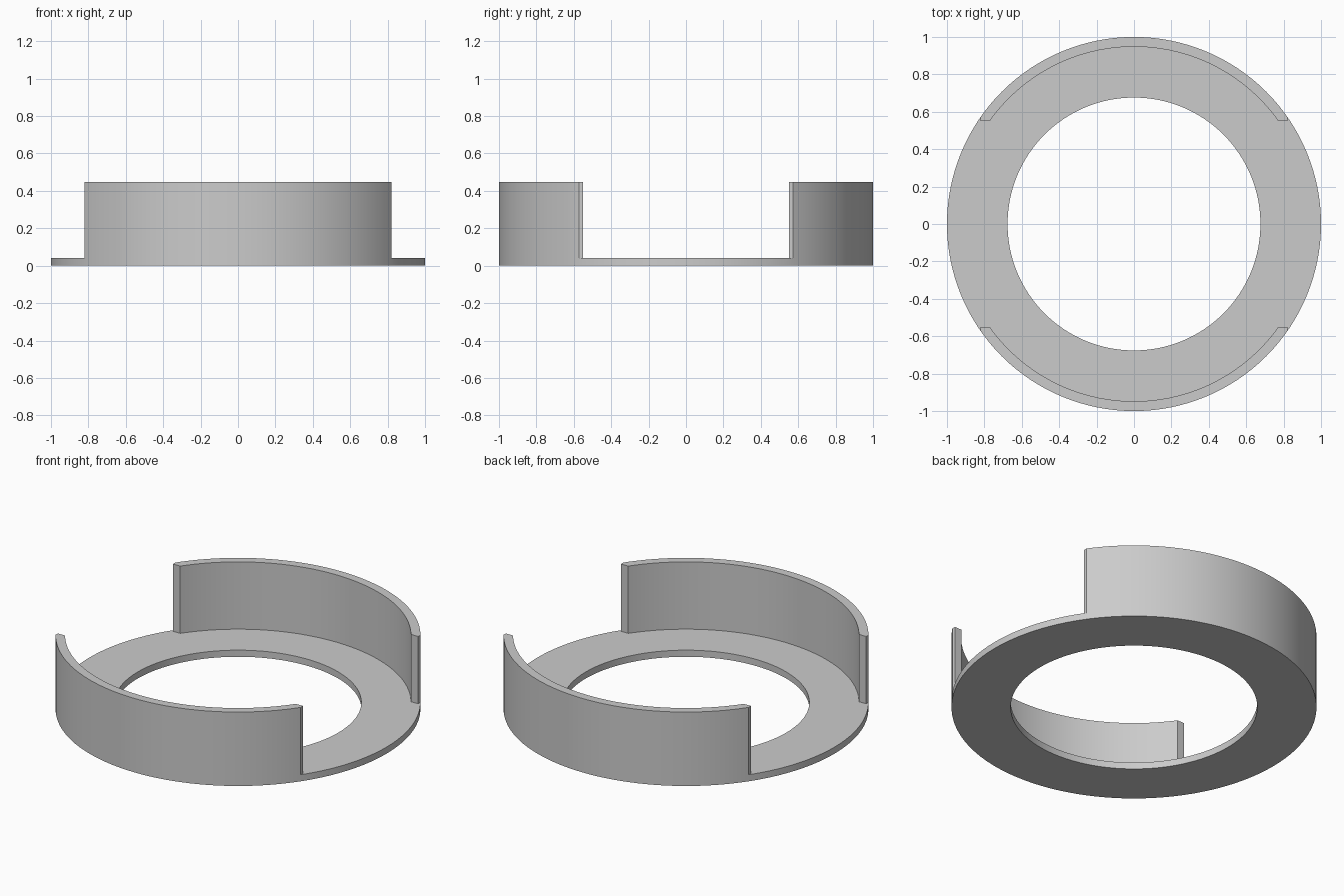
import bpy
import bmesh
from math import cos, sin, pi

if "Cube" in bpy.data.objects:
    bpy.data.objects.remove(bpy.data.objects["Cube"], do_unlink=True)

OUTER, WALL_INNER, HOLE = 1.0, 0.948, 0.676
FLOOR, TOP = 0.04, 0.447
GAP_Y, TIP_X = 0.55, 0.82
SEGMENTS = 128

grey = bpy.data.materials.new("light_grey")
grey.use_nodes = True
colour = (0.6, 0.6, 0.6, 1)
grey.diffuse_color = colour
grey.node_tree.nodes["Principled BSDF"].inputs["Base Color"].default_value = colour


def make_object(name, bm):
    bmesh.ops.recalc_face_normals(bm, faces=bm.faces)
    mesh = bpy.data.meshes.new(name)
    bm.to_mesh(mesh)
    bm.free()
    obj = bpy.data.objects.new(name, mesh)
    bpy.context.collection.objects.link(obj)
    return obj


def revolve(name, profile):
    """Turn a closed (radius, height) profile about the z axis."""
    bm = bmesh.new()
    rings = []
    for i in range(SEGMENTS):
        a = 2 * pi * i / SEGMENTS
        rings.append([bm.verts.new((r * cos(a), r * sin(a), z)) for r, z in profile])
    n = len(profile)
    for i, ring in enumerate(rings):
        after = rings[(i + 1) % SEGMENTS]
        for j in range(n):
            k = (j + 1) % n
            bm.faces.new((ring[j], after[j], after[k], ring[k]))
    return make_object(name, bm)


def box(name, xs, ys, zs):
    bm = bmesh.new()
    for x in xs:
        for y in ys:
            for z in zs:
                bm.verts.new((x, y, z))
    bmesh.ops.convex_hull(bm, input=bm.verts)
    obj = make_object(name, bm)
    obj.hide_render = True
    return obj


# Flat ring with a thin upright wall around its rim
ring = revolve("ring_with_walls", [
    (HOLE, 0), (OUTER, 0), (OUTER, TOP),
    (WALL_INNER, TOP), (WALL_INNER, FLOOR), (HOLE, FLOOR)])
ring.data.materials.append(grey)

# Open the wall on both sides and trim its pointed tips
cutters = [
    box("gap_cutter", (-1.2, 1.2), (-GAP_Y, GAP_Y), (FLOOR, 1)),
    box("left_tip_cutter", (TIP_X, 1.2), (-0.7, 0.7), (FLOOR, 1)),
    box("right_tip_cutter", (-1.2, -TIP_X), (-0.7, 0.7), (FLOOR, 1)),
]
bpy.ops.object.select_all(action="DESELECT")
bpy.context.view_layer.objects.active = ring
ring.select_set(True)
for cutter in cutters:
    cut = ring.modifiers.new(cutter.name, "BOOLEAN")
    cut.operation = "DIFFERENCE"
    cut.solver = "EXACT"
    cut.object = cutter
    bpy.ops.object.modifier_apply(modifier=cut.name)
for cutter in cutters:
    bpy.data.objects.remove(cutter, do_unlink=True)

# Smooth the curved surfaces, keep the edges crisp
bpy.ops.object.shade_smooth_by_angle(angle=pi / 6)
